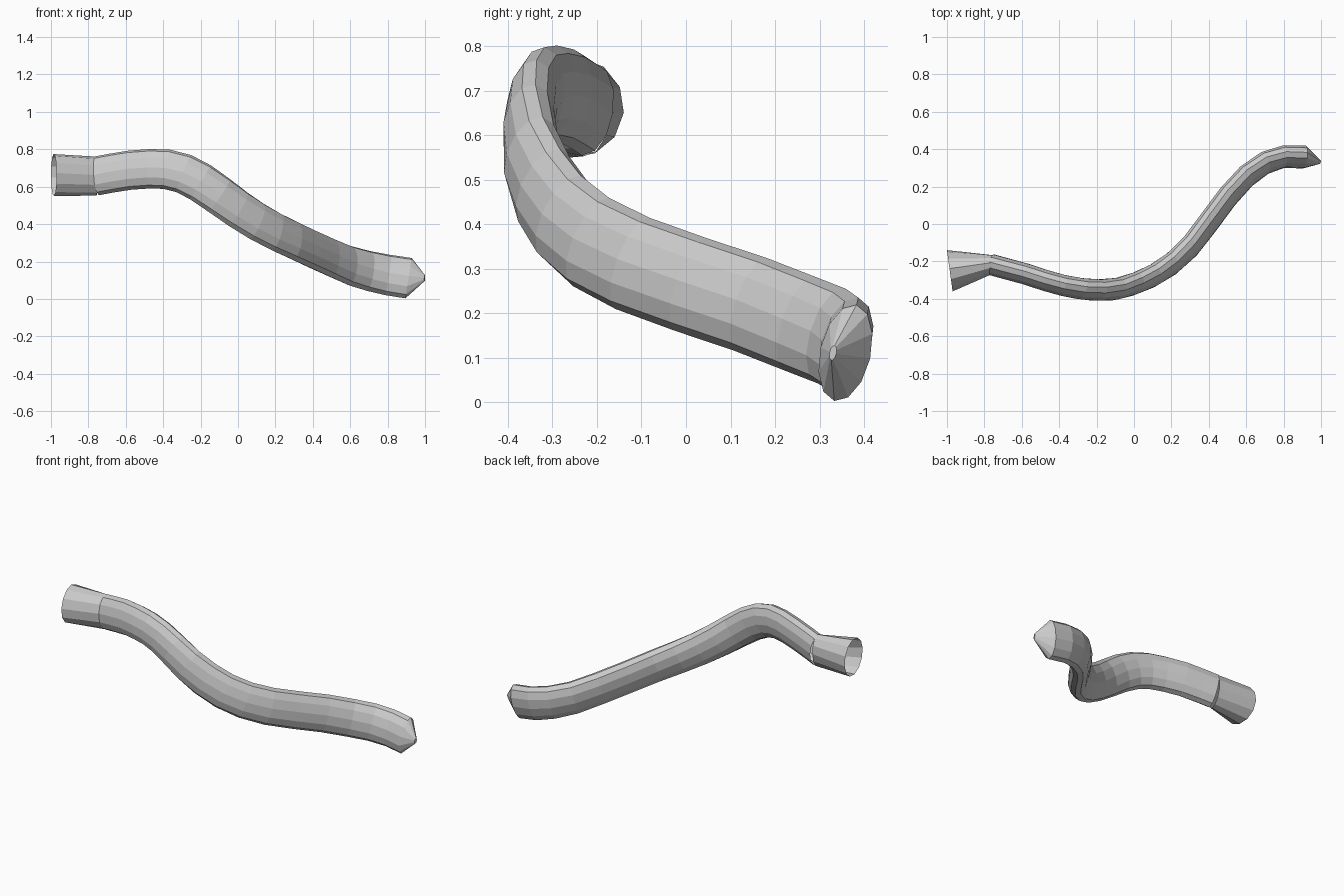
import bpy, bmesh, math
from mathutils import Vector

if "Cube" in bpy.data.objects:
    bpy.data.objects.remove(bpy.data.objects["Cube"])

SIDES = 12


def ring(center, tangent, half_w, half_h, lean):
    """Elliptical section square to the path, leaning to its left."""
    t = Vector(tangent).normalized()
    side = Vector((0, 0, 1)).cross(t).normalized()
    up = t.cross(side)
    c, s = math.cos(lean), math.sin(lean)
    u, v = side * c - up * s, up * c + side * s
    return [Vector(center) + u * half_w * math.cos(a) + v * half_h * math.sin(a)
            for a in (2 * math.pi * i / SIDES for i in range(SIDES))]


def loft(name, rings, cap_end=False):
    bm = bmesh.new()
    vs = [[bm.verts.new(p) for p in r] for r in rings]
    for a, b in zip(vs, vs[1:]):
        for i in range(SIDES):
            j = (i + 1) % SIDES
            bm.faces.new((a[i], a[j], b[j], b[i]))
    if cap_end:
        bm.faces.new(vs[-1])
    bmesh.ops.recalc_face_normals(bm, faces=bm.faces)
    # make sure the normals face away from the path
    f = bm.faces[0] if hasattr(bm.faces, "ensure_lookup_table") and not bm.faces.ensure_lookup_table() else None
    mid = sum((p for r in rings[:2] for p in r), Vector()) / (2 * SIDES)
    if f.normal.dot(f.calc_center_median() - mid) < 0:
        bmesh.ops.reverse_faces(bm, faces=bm.faces)
    me = bpy.data.meshes.new(name)
    bm.to_mesh(me)
    bm.free()
    ob = bpy.data.objects.new(name, me)
    bpy.context.collection.objects.link(ob)
    return ob


# Centre line of the winding tube
path = [Vector(p) for p in (
    (-0.76, -0.218, 0.657), (-0.68, -0.240, 0.672), (-0.58, -0.267, 0.688),
    (-0.47, -0.303, 0.696), (-0.38, -0.328, 0.693), (-0.29, -0.345, 0.670),
    (-0.20, -0.353, 0.623), (-0.10, -0.348, 0.553), (0.00, -0.320, 0.480),
    (0.10, -0.277, 0.415), (0.20, -0.213, 0.360), (0.30, -0.120, 0.312),
    (0.40, 0.010, 0.265), (0.50, 0.145, 0.220), (0.60, 0.255, 0.177),
    (0.70, 0.327, 0.149), (0.80, 0.360, 0.128), (0.912, 0.358, 0.111))]
n = len(path) - 1
body = []
for i, p in enumerate(path):
    t = path[min(i + 1, n)] - path[max(i - 1, 0)]
    f = i / n
    body.append(ring(p, t, 0.057, 0.105 + 0.007 * f, math.radians(6 + 7 * f)))
loft("winding_tube", body)

# Open round flared mouth at the left end
mouth = ring((-0.985, -0.25, 0.662), (0.99, 0.136, 0), 0.112, 0.113, math.radians(6))
neck = ring(path[0], (1, -0.05, 0.05), 0.052, 0.105, math.radians(6))
loft("flared_mouth", [mouth, neck])

# Blunt pointed tip at the right end
tip = ring((0.998, 0.33, 0.111), (1, -0.3, 0), 0.008, 0.017, math.radians(13))
loft("pointed_tip", [body[-1], tip], cap_end=True)
